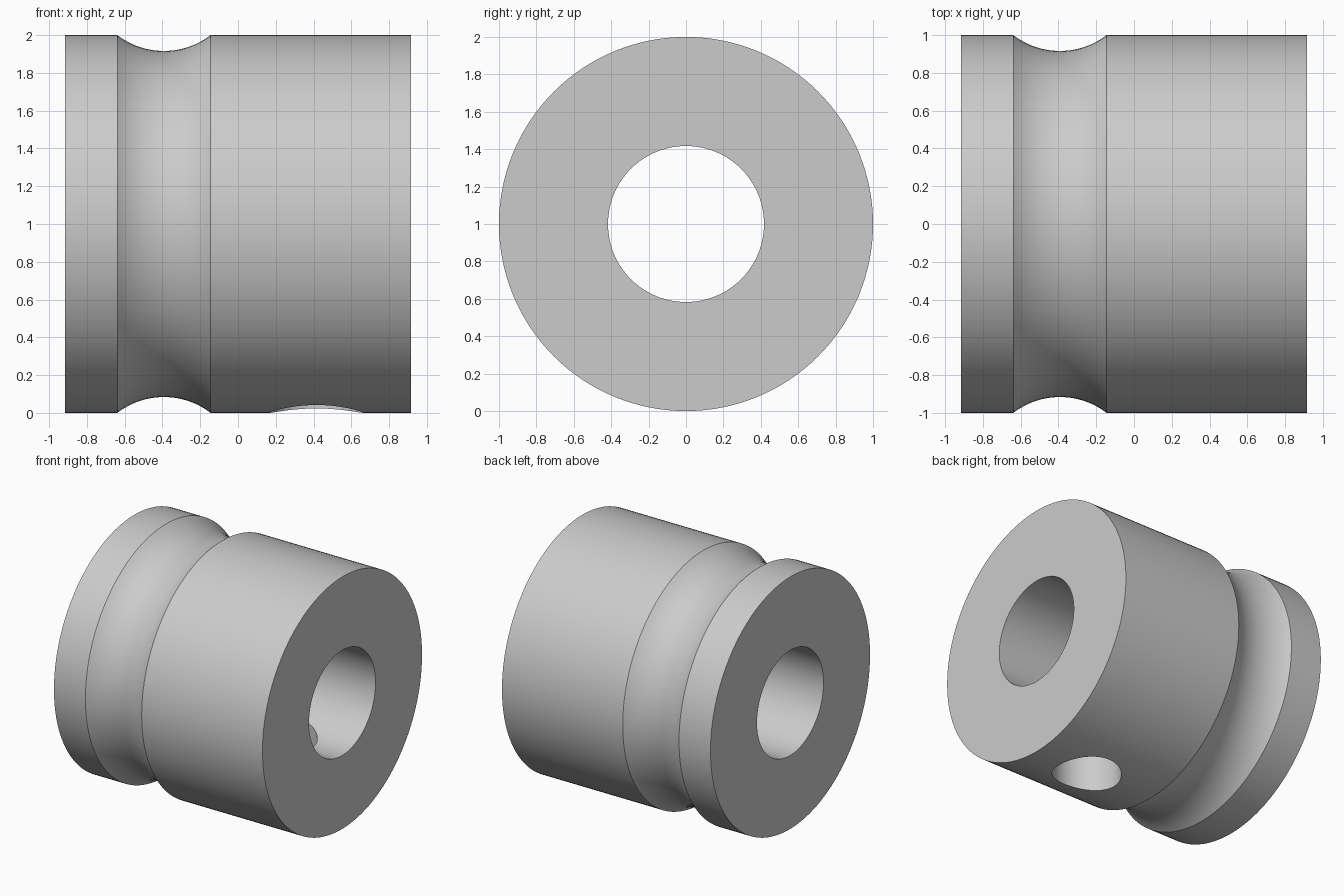
import bpy, bmesh, math
from mathutils import Matrix, Vector

if "Cube" in bpy.data.objects:
    bpy.data.objects.remove(bpy.data.objects["Cube"], do_unlink=True)

SEGMENTS = 128
HALF_LENGTH = 0.915
OUTER, BORE = 1.0, 0.417
GROOVE_X, GROOVE_HALF, GROOVE_DEPTH = -0.392, 0.247, 0.084

metal = bpy.data.materials.new("plain grey metal")
metal.use_nodes = True
grey = (0.6, 0.6, 0.6, 1)
metal.diffuse_color = grey
metal.node_tree.nodes["Principled BSDF"].inputs["Base Color"].default_value = grey


def make_object(name, bm):
    bmesh.ops.recalc_face_normals(bm, faces=bm.faces)
    mesh = bpy.data.meshes.new(name)
    bm.to_mesh(mesh)
    bm.free()
    mesh.materials.append(metal)
    obj = bpy.data.objects.new(name, mesh)
    bpy.context.collection.objects.link(obj)
    return obj


# Half section: bore, end faces and outer wall with a circular-arc groove
radius = (GROOVE_HALF ** 2 + GROOVE_DEPTH ** 2) / (2 * GROOVE_DEPTH)
sweep = math.asin(GROOVE_HALF / radius)
arc_centre = OUTER - GROOVE_DEPTH + radius
profile = [(-HALF_LENGTH, BORE), (-HALF_LENGTH, OUTER)]
for i in range(25):
    a = sweep * (i / 12 - 1)
    profile.append((GROOVE_X + radius * math.sin(a), arc_centre - radius * math.cos(a)))
profile += [(HALF_LENGTH, OUTER), (HALF_LENGTH, BORE)]

# Grooved collar, revolved about the x axis
bm = bmesh.new()
verts = [bm.verts.new((x, 0, 1 + r)) for x, r in profile]
edges = [bm.edges.new((v, verts[(i + 1) % len(verts)])) for i, v in enumerate(verts)]
bmesh.ops.spin(bm, geom=verts + edges, cent=(0, 0, 1), axis=(1, 0, 0),
               angle=math.tau, steps=SEGMENTS, use_merge=True)
bmesh.ops.remove_doubles(bm, verts=bm.verts, dist=1e-5)
collar = make_object("grooved_collar", bm)

# Radial hole from the underside into the bore
bm = bmesh.new()
bmesh.ops.create_cone(bm, cap_ends=True, segments=64, radius1=0.25, radius2=0.25,
                      depth=1.2, matrix=Matrix.Translation(Vector((0.415, -0.035, 0.4))))
cutter = make_object("radial_hole_cutter", bm)
cutter.hide_render = True

hole = collar.modifiers.new("radial hole", 'BOOLEAN')
hole.operation = 'DIFFERENCE'
hole.solver = 'EXACT'
hole.object = cutter

bpy.ops.object.select_all(action='DESELECT')
bpy.context.view_layer.objects.active = collar
collar.select_set(True)
bpy.ops.object.modifier_apply(modifier=hole.name)
bpy.data.objects.remove(cutter, do_unlink=True)
bpy.ops.object.shade_smooth_by_angle(angle=math.radians(25))
